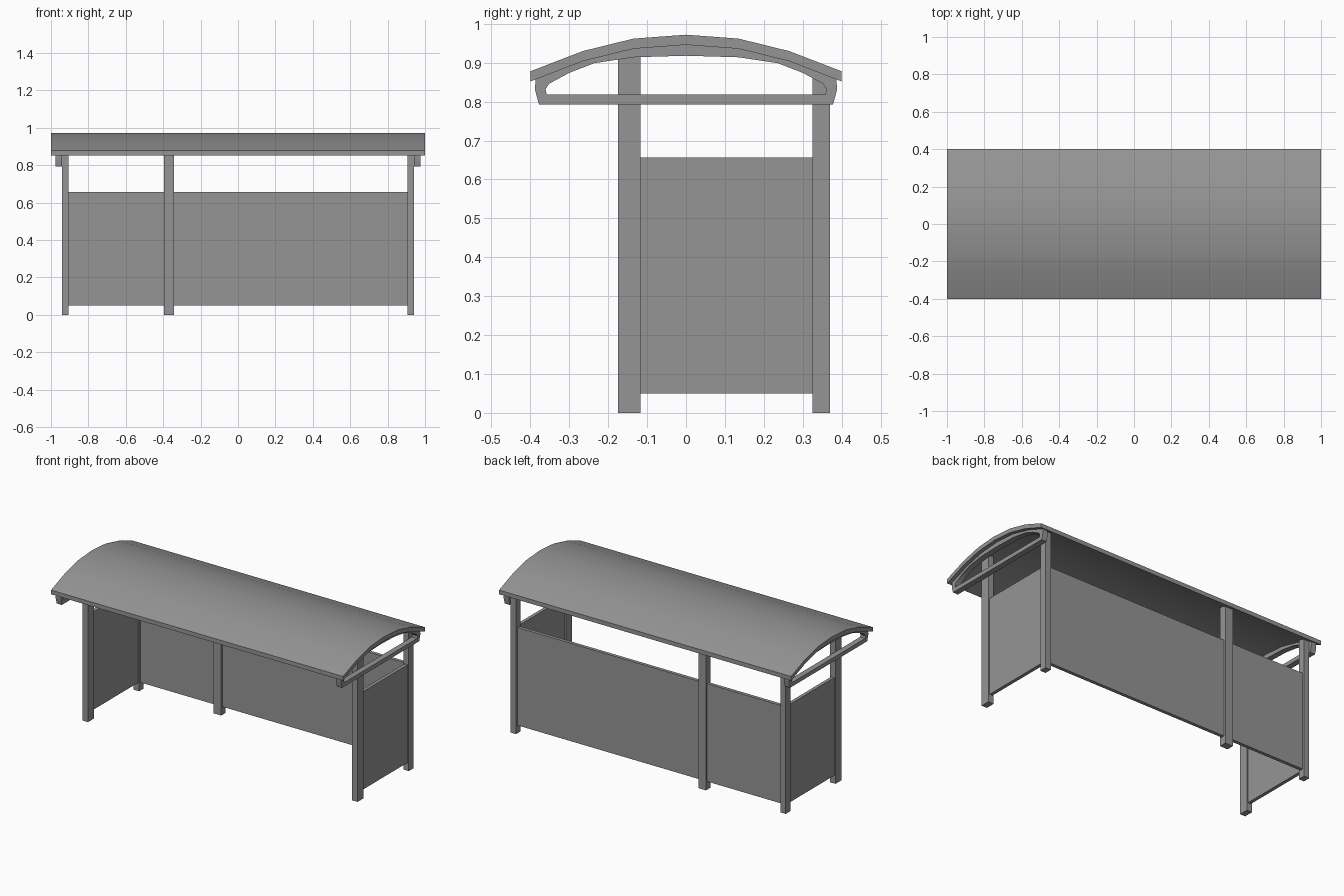
import bpy
import bmesh
import math

if "Cube" in bpy.data.objects:
    bpy.data.objects.remove(bpy.data.objects["Cube"])

# Single painted-metal colour
grey = bpy.data.materials.new("mid_grey")
grey.use_nodes = True
COLOR = (0.3, 0.3, 0.3, 1)
grey.diffuse_color = COLOR
grey.node_tree.nodes["Principled BSDF"].inputs["Base Color"].default_value = COLOR


def make_object(name, bm):
    bmesh.ops.recalc_face_normals(bm, faces=bm.faces)
    mesh = bpy.data.meshes.new(name)
    bm.to_mesh(mesh)
    bm.free()
    mesh.materials.append(grey)
    obj = bpy.data.objects.new(name, mesh)
    bpy.context.collection.objects.link(obj)
    return obj


def box(name, x, y, z):
    bm = bmesh.new()
    bmesh.ops.create_cube(bm, size=1)
    for v in bm.verts:
        v.co = [lo + (hi - lo) * (c + 0.5) for c, (lo, hi) in zip(v.co, (x, y, z))]
    return make_object(name, bm)


def strip(name, x, outer, inner, closed):
    """Extrude the band between two matching (y, z) lines along x."""
    bm = bmesh.new()
    rows = [[bm.verts.new((px, *p)) for p in line] for px in x for line in (outer, inner)]
    a, b, c, d = rows
    n = len(outer)
    for i in range(n if closed else n - 1):
        j = (i + 1) % n
        for p, q in ((a, b), (b, d), (d, c), (c, a)):
            bm.faces.new((p[i], p[j], q[j], q[i]))
    if not closed:
        for i in (0, n - 1):
            bm.faces.new((a[i], b[i], d[i], c[i]))
    return make_object(name, bm)


def smooth(obj):
    bpy.ops.object.select_all(action="DESELECT")
    obj.select_set(True)
    bpy.context.view_layer.objects.active = obj
    bpy.ops.object.shade_smooth_by_angle(angle=math.radians(30))


def mirrored(half):
    """Complete a half profile that ends at y = 0."""
    return half + [(-y, z) for y, z in reversed(half[:-1])]


# Curved roof sheet
top = mirrored([(-0.4, 0.878), (-0.265, 0.93), (-0.135, 0.962), (0, 0.972)])
under = [(y, z - 0.026) for y, z in top]
smooth(strip("roof", (-1, 1), top, under, False))

# Arched end frames beneath the roof
frame_outer = mirrored([(-0.378, 0.793), (-0.388, 0.83), (-0.387, 0.857), (-0.33, 0.879),
                        (-0.265, 0.904), (-0.135, 0.936), (0, 0.946)])
frame_inner = mirrored([(-0.358, 0.818), (-0.361, 0.832), (-0.352, 0.846), (-0.3, 0.874),
                        (-0.235, 0.899), (-0.135, 0.914), (0, 0.918)])

# Posts, side panels and frames for each end
FRONT, BACK = (-0.175, -0.117), (0.325, 0.37)
PANEL_Z = (0.05, 0.656)
for side, s in (("left", 1), ("right", -1)):
    def span(a, b):
        return sorted((s * a, s * b))
    smooth(strip(side + "_roof_frame", span(0.942, 0.977), frame_outer, frame_inner, True))
    box(side + "_front_post", span(0.905, 0.942), FRONT, (0, 0.93))
    box(side + "_back_post", span(0.905, 0.942), BACK, (0, 0.875))
    box(side + "_side_panel", span(0.913, 0.934), (FRONT[1], BACK[0]), PANEL_Z)

# Rear wall split by an off-centre post
MIDDLE = (-0.396, -0.343)
box("middle_back_post", MIDDLE, BACK, (0, 0.875))
box("right_back_panel", (-0.905, MIDDLE[0]), (0.337, 0.358), PANEL_Z)
box("left_back_panel", (MIDDLE[1], 0.905), (0.337, 0.358), PANEL_Z)
